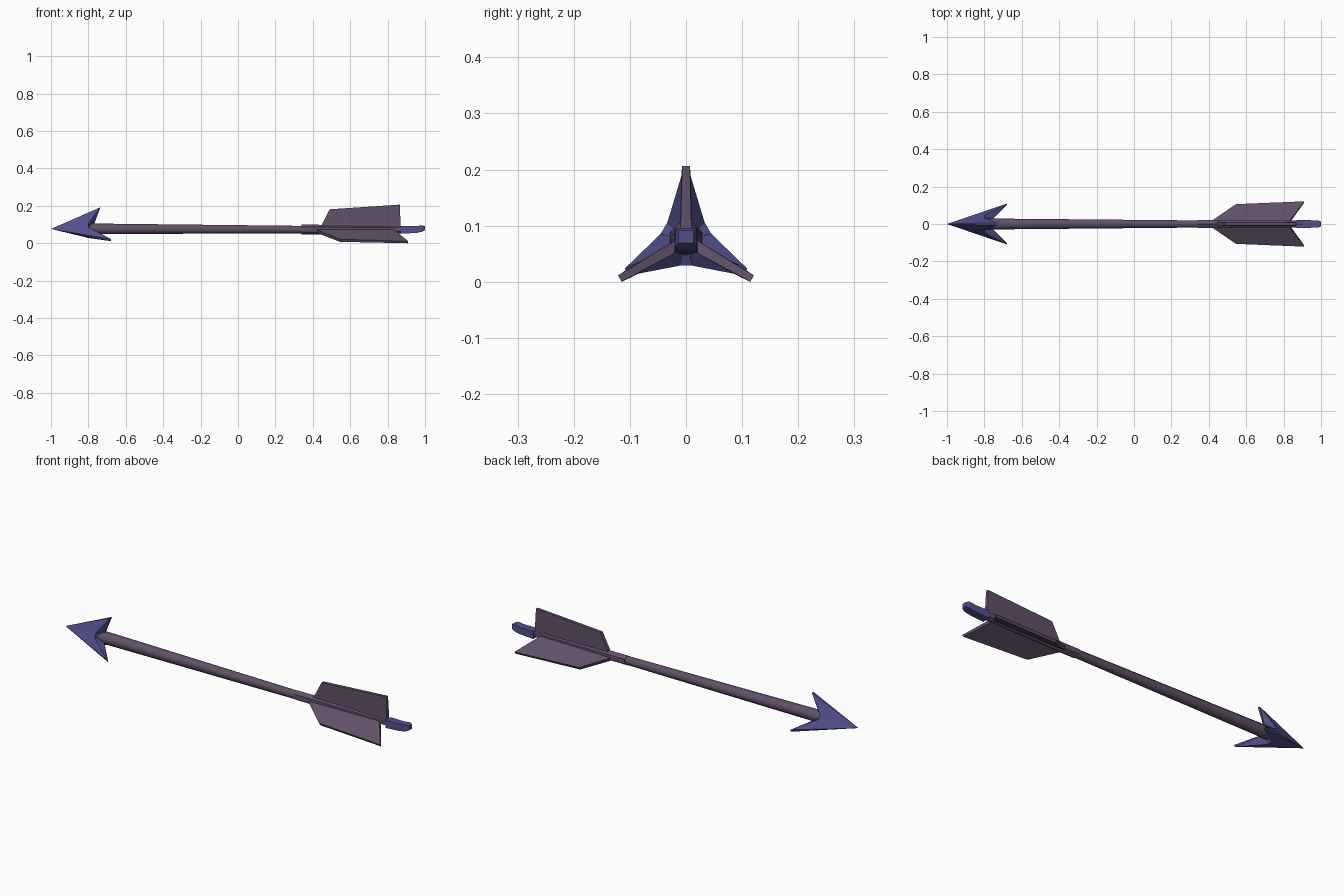
import bpy, bmesh, math
from mathutils import Vector

if "Cube" in bpy.data.objects:
    bpy.data.objects.remove(bpy.data.objects["Cube"])

ZC = 0.0736  # height of the arrow's axis


def material(name, rgb):
    m = bpy.data.materials.new(name)
    m.diffuse_color = (*rgb, 1)
    m.use_nodes = True
    m.node_tree.nodes["Principled BSDF"].inputs["Base Color"].default_value = m.diffuse_color
    return m


PURPLE = material("dusky purple", (0.118, 0.080, 0.138))
BLUE = material("steel blue", (0.085, 0.080, 0.260))


def finish(name, bm, mat, smooth=None):
    bmesh.ops.recalc_face_normals(bm, faces=bm.faces)
    me = bpy.data.meshes.new(name)
    bm.to_mesh(me)
    bm.free()
    me.materials.append(mat)
    ob = bpy.data.objects.new(name, me)
    bpy.context.collection.objects.link(ob)
    if smooth:
        bpy.ops.object.select_all(action='DESELECT')
        ob.select_set(True)
        bpy.context.view_layer.objects.active = ob
        bpy.ops.object.shade_smooth_by_angle(angle=math.radians(smooth))
    return ob


def tube(name, stations, sides, mat, smooth=None, turn=0.0):
    """Loft rings along x; stations are (x, z, ry, rz)."""
    bm = bmesh.new()
    rings = []
    for x, z, ry, rz in stations:
        rings.append([bm.verts.new((x, ry * math.cos(a), z + rz * math.sin(a)))
                      for a in (turn + 2 * math.pi * i / sides for i in range(sides))])
    for r0, r1 in zip(rings, rings[1:]):
        for i in range(sides):
            j = (i + 1) % sides
            bm.faces.new((r0[i], r0[j], r1[j], r1[i]))
    bm.faces.new(rings[0])
    bm.faces.new(rings[-1])
    return finish(name, bm, mat, smooth)


def polar(x, r, deg, side=0.0):
    """Point at radius r in direction deg around the axis, shifted sideways."""
    a = math.radians(deg)
    return Vector((x, r * math.cos(a) - side * math.sin(a),
                   ZC + r * math.sin(a) + side * math.cos(a)))


def fin(name, profile, deg):
    """Plate from an (x, radius, half thickness) outline."""
    bm = bmesh.new()
    a = [bm.verts.new(polar(x, r, deg, t)) for x, r, t in profile]
    b = [bm.verts.new(polar(x, r, deg, -t)) for x, r, t in profile]
    bm.faces.new(a)
    bm.faces.new(b[::-1])
    n = len(a)
    for i in range(n):
        j = (i + 1) % n
        bm.faces.new((a[i], b[i], b[j], a[j]))
    return finish(name, bm, PURPLE)


# Shaft and the sleeve that carries the feathers
tube("shaft", [(-0.82, 0.077, 0.032, 0.031), (-0.70, 0.077, 0.031, 0.030),
               (0.40, 0.073, 0.020, 0.021)], 8, PURPLE, 60, math.pi / 8)
tube("sleeve", [(0.34, 0.073, 0.025, 0.026), (0.43, 0.073, 0.025, 0.026),
                (0.90, 0.073, 0.020, 0.020)], 6, PURPLE, None, math.pi / 6)

# Three feathers
top = [(0.44, 0.01, 0.010), (0.49, 0.108, 0.009), (0.865, 0.133, 0.007), (0.87, 0.01, 0.010)]
low = [(0.41, 0.01, 0.010), (0.545, 0.118, 0.008), (0.91, 0.136, 0.0065), (0.83, 0.01, 0.010)]
fin("top_feather", top, 90)
fin("left_feather", low, 210)
fin("right_feather", low, -30)

# Nock at the tail
q = math.sqrt(2)
tube("nock", [(0.87, 0.071, 0.021 * q, 0.020 * q), (0.95, 0.073, 0.020 * q, 0.018 * q),
              (0.985, 0.079, 0.019 * q, 0.017 * q), (1.0, 0.080, 0.013 * q, 0.011 * q)],
     4, BLUE, None, math.pi / 4)

# Arrowhead: three barbs with shallow valleys between them
bm = bmesh.new()
tip = bm.verts.new((-1.0, 0, ZC + 0.003))
back = bm.verts.new((-0.78, 0, ZC))
ring = []
for deg, x, r in ((90, -0.735, 0.119), (208, -0.68, 0.120), (332, -0.68, 0.120)):
    ring += [bm.verts.new(polar(x, r, deg, -0.007)), bm.verts.new(polar(x, r, deg, 0.007))]
    mid = {90: 150, 208: 270, 332: 30}[deg]
    ring += [bm.verts.new(polar(-0.80, 0.045, mid, -0.012)),
             bm.verts.new(polar(-0.80, 0.045, mid, 0.012))]
for i, v in enumerate(ring):
    w = ring[(i + 1) % len(ring)]
    bm.faces.new((tip, v, w))
    bm.faces.new((back, w, v))
finish("arrowhead", bm, BLUE)
